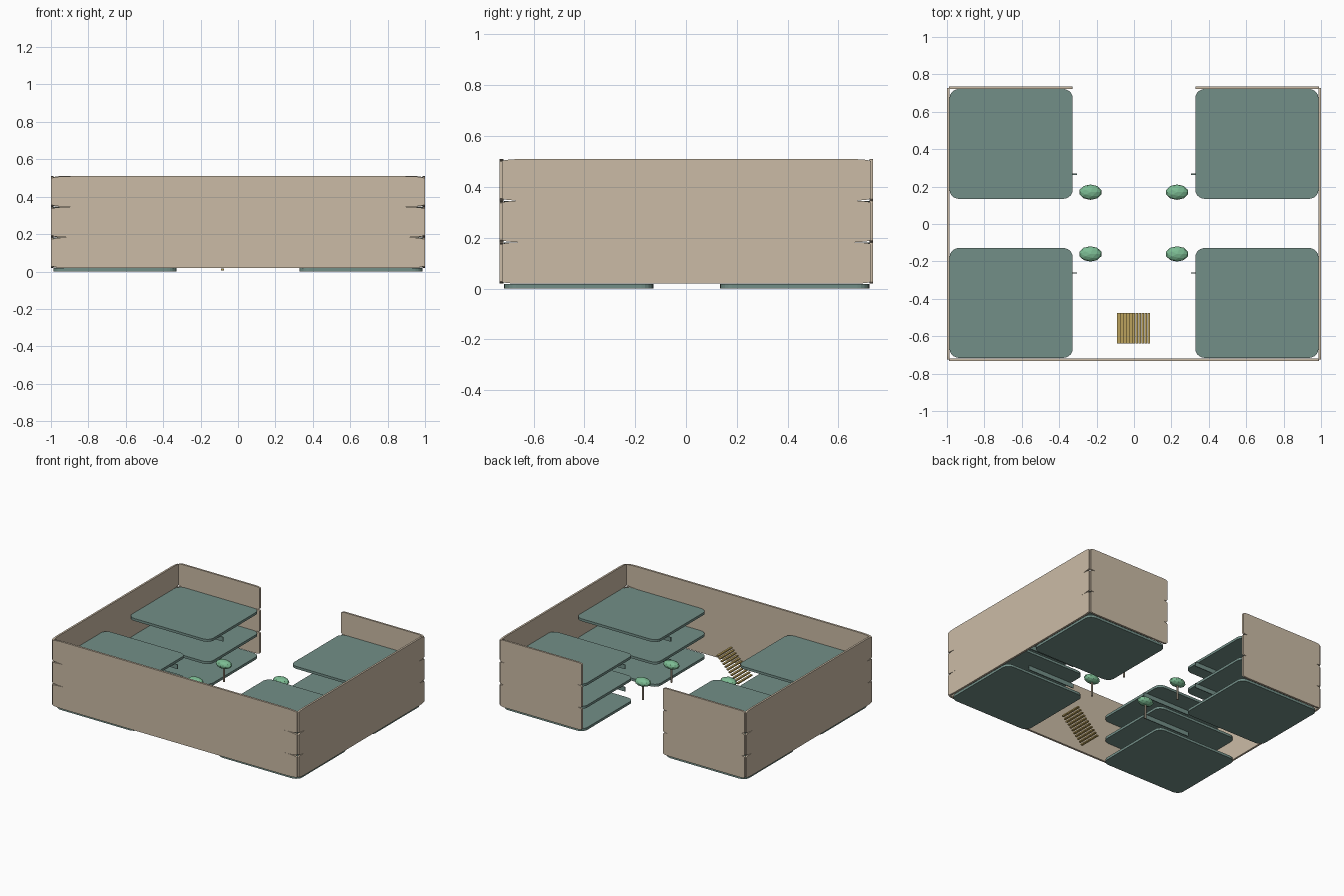
import bpy, bmesh, math
from mathutils import Matrix, Vector

if "Cube" in bpy.data.objects:
    bpy.data.objects.remove(bpy.data.objects["Cube"])


def material(name, rgb):
    m = bpy.data.materials.new(name)
    m.diffuse_color = (*rgb, 1)
    m.use_nodes = True
    m.node_tree.nodes["Principled BSDF"].inputs["Base Color"].default_value = m.diffuse_color
    return m


BEIGE = material("beige wall", (0.60, 0.50, 0.38))
TEAL = material("grey teal floor", (0.17, 0.275, 0.245))
WOOD = material("ochre wood", (0.50, 0.36, 0.11))
LEAF = material("leaf green", (0.20, 0.50, 0.29))


def finish(bm, name, mat):
    bmesh.ops.recalc_face_normals(bm, faces=bm.faces[:])
    me = bpy.data.meshes.new(name)
    bm.to_mesh(me)
    bm.free()
    me.materials.append(mat)
    ob = bpy.data.objects.new(name, me)
    bpy.context.collection.objects.link(ob)
    return ob


def rounded_plate(name, mat, lo, hi, axis, ratio):
    """Plate filling the box lo..hi, thin along axis, corners rounded in proportion to its sides."""
    u, v = [i for i in range(3) if i != axis]
    bm = bmesh.new()
    ring = []
    for q in range(4):
        cu = 1 - ratio if q in (0, 3) else ratio
        cv = 1 - ratio if q in (0, 1) else ratio
        for k in range(6):
            a = math.pi / 2 * (q + k / 5)
            co = Vector((0, 0, 0))
            co[u] = lo[u] + (hi[u] - lo[u]) * (cu + ratio * math.cos(a))
            co[v] = lo[v] + (hi[v] - lo[v]) * (cv + ratio * math.sin(a))
            co[axis] = lo[axis]
            ring.append(bm.verts.new(co))
    face = bm.faces.new(ring)
    ext = bmesh.ops.extrude_face_region(bm, geom=[face])
    top = [g for g in ext["geom"] if isinstance(g, bmesh.types.BMVert)]
    move = Vector((0, 0, 0))
    move[axis] = hi[axis] - lo[axis]
    bmesh.ops.translate(bm, verts=top, vec=move)
    return finish(bm, name, mat)


def box(name, mat, lo, hi):
    lo, hi = Vector(lo), Vector(hi)
    bm = bmesh.new()
    bmesh.ops.create_cube(bm, size=1, matrix=Matrix.Translation((lo + hi) / 2)
                          @ Matrix.Diagonal((*(hi - lo), 1)))
    return finish(bm, name, mat)


STOREY = 0.1635
SLAB = 0.018

for level in range(3):
    z = level * STOREY
    w0, w1 = z + 0.019, z + 0.1825

    # Outer walls: closed front and sides, open middle at the back
    rounded_plate("front_wall", BEIGE, (-0.99, -0.733, w0), (0.99, -0.718, w1), 1, 0.055)
    for s in (-1, 1):
        xs = sorted((s * 0.986, s * 1.0))
        rounded_plate("side_wall", BEIGE, (xs[0], -0.725, w0), (xs[1], 0.728, w1), 0, 0.055)
        xs = sorted((s * 0.33, s * 0.99))
        rounded_plate("back_wall", BEIGE, (xs[0], 0.722, w0), (xs[1], 0.736, w1), 1, 0.055)

        # Corner floors, with a thin beam under each upper one
        for y0, y1, yb in ((-0.716, -0.128, -0.262), (0.134, 0.722, 0.266)):
            xs = sorted((s * 0.328, s * 0.986))
            rounded_plate("floor_slab", TEAL, (xs[0], y0, z), (xs[1], y1, z + SLAB), 2, 0.08)
            if level:
                xs = sorted((s * 0.305, s * 0.69))
                box("floor_beam", TEAL, (xs[0], yb - 0.003, z - 0.032), (xs[1], yb + 0.003, z))

# Courtyard trees
for x in (-0.233, 0.23):
    for y in (-0.16, 0.17):
        bm = bmesh.new()
        bmesh.ops.create_icosphere(bm, subdivisions=2, radius=1,
                                   matrix=Matrix.Translation((x, y, 0.185))
                                   @ Matrix.Diagonal((0.061, 0.041, 0.03, 1)))
        finish(bm, "tree_crown", LEAF)
        bm = bmesh.new()
        bmesh.ops.create_cone(bm, cap_ends=True, segments=10, radius1=0.007, radius2=0.007,
                              depth=0.12, matrix=Matrix.Translation((x, y, 0.115)))
        finish(bm, "tree_trunk", BEIGE)

# Open stair rising to the right
STEPS = 11
for i in range(STEPS):
    t = i / (STEPS - 1)
    x = -0.083 + 0.162 * t
    z = 0.006 + 0.158 * t
    box("stair_tread", WOOD, (x - 0.0075, -0.64, z), (x + 0.0075, -0.475, z + 0.009))
